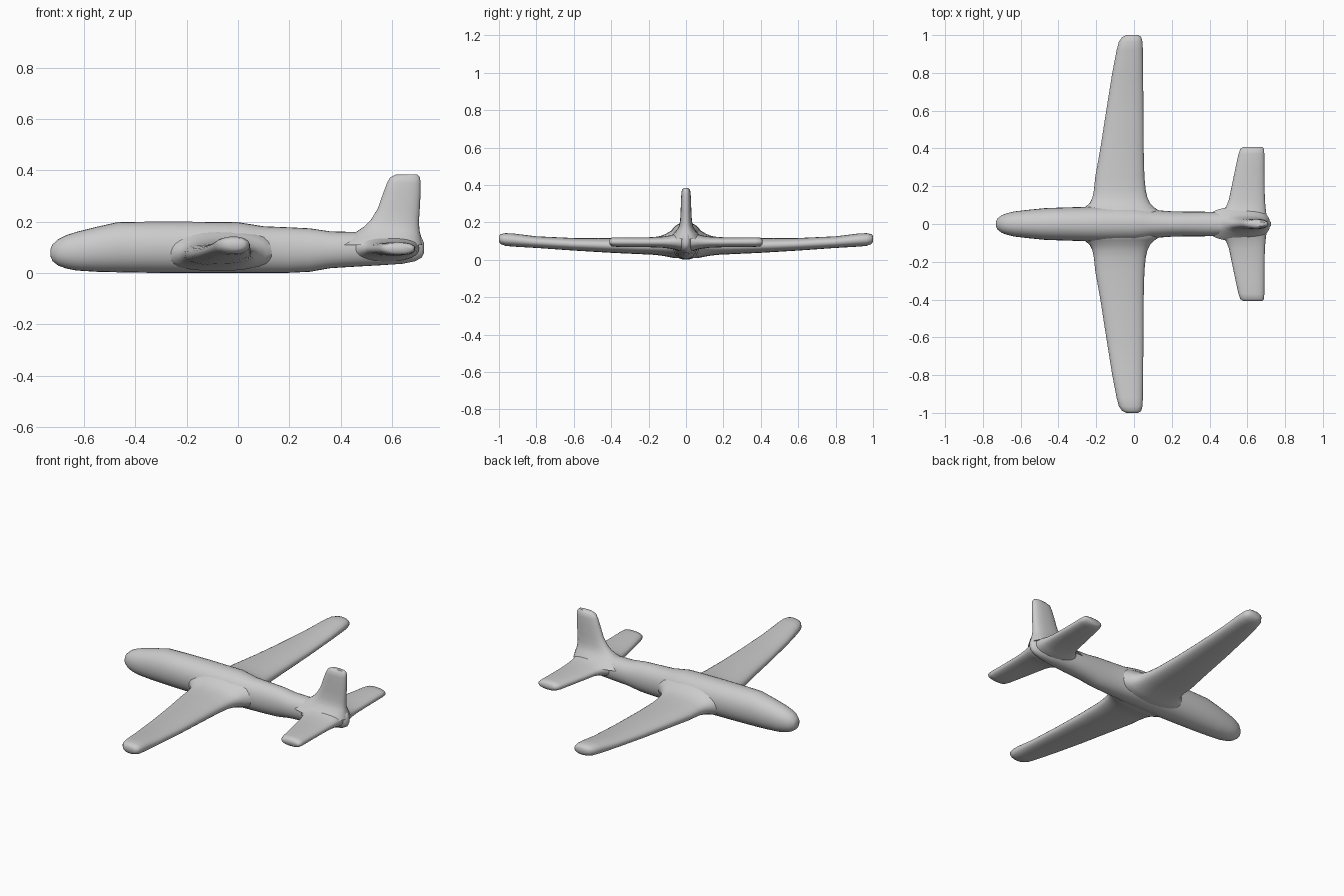
import bpy, bmesh, math

cube = bpy.data.objects.get("Cube")
if cube:
    bpy.data.objects.remove(cube, do_unlink=True)

grey = bpy.data.materials.new("plain_grey")
grey.use_nodes = True
colour = (0.6, 0.6, 0.6, 1)
grey.diffuse_color = colour
grey.node_tree.nodes["Principled BSDF"].inputs["Base Color"].default_value = colour


def loft(name, stations, place, power=2.0, sides=28):
    """Skin rounded sections; a station is (position, u_min, u_max, v_min, v_max)."""
    bm = bmesh.new()
    rings = []
    for pos, u0, u1, v0, v1 in stations:
        ring = []
        for i in range(sides):
            t = 2 * math.pi * i / sides
            c, s = math.cos(t), math.sin(t)
            u = (u0 + u1) / 2 + (u1 - u0) / 2 * math.copysign(abs(c) ** (2 / power), c)
            v = (v0 + v1) / 2 + (v1 - v0) / 2 * math.copysign(abs(s) ** (2 / power), s)
            ring.append(bm.verts.new(place(pos, u, v)))
        rings.append(ring)
    for a, b in zip(rings, rings[1:]):
        for i in range(sides):
            j = (i + 1) % sides
            bm.faces.new((a[i], a[j], b[j], b[i]))
    bm.faces.new(rings[0])
    bm.faces.new(rings[-1])
    bmesh.ops.recalc_face_normals(bm, faces=bm.faces[:])
    mesh = bpy.data.meshes.new(name)
    bm.to_mesh(mesh)
    bm.free()
    mesh.materials.append(grey)
    obj = bpy.data.objects.new(name, mesh)
    bpy.context.collection.objects.link(obj)
    bpy.ops.object.select_all(action='DESELECT')
    obj.select_set(True)
    bpy.context.view_layer.objects.active = obj
    bpy.ops.object.shade_smooth_by_angle(angle=math.radians(50))
    return obj


def both_sides(half):
    """Mirror span stations, listed root to tip, across the centre line."""
    return [(-s[0],) + s[1:] for s in reversed(half)] + half


# Fuselage: x, half width, bottom, top
body = [
    (-0.730, 0.015, 0.065, 0.095), (-0.722, 0.030, 0.046, 0.112),
    (-0.700, 0.047, 0.029, 0.132), (-0.670, 0.058, 0.018, 0.147),
    (-0.630, 0.067, 0.010, 0.160), (-0.550, 0.076, 0.005, 0.180),
    (-0.470, 0.084, 0.003, 0.198), (-0.350, 0.088, 0.001, 0.200),
    (-0.200, 0.092, 0.000, 0.200), (0.000, 0.090, 0.000, 0.198),
    (0.050, 0.083, 0.000, 0.190), (0.100, 0.074, 0.000, 0.182),
    (0.200, 0.067, 0.001, 0.178), (0.280, 0.065, 0.005, 0.174),
    (0.360, 0.065, 0.019, 0.162), (0.460, 0.064, 0.025, 0.160),
    (0.550, 0.058, 0.030, 0.160), (0.640, 0.045, 0.036, 0.160),
    (0.690, 0.030, 0.046, 0.155), (0.715, 0.020, 0.060, 0.140),
    (0.725, 0.010, 0.080, 0.115),
]
loft("fuselage", [(x, -w, w, b, t) for x, w, b, t in body],
     lambda x, u, v: (x, u, v), power=2.1)

# Main wing with flared roots: y, leading edge, trailing edge, bottom, top
wing = [
    (0.060, -0.310, 0.150, 0.008, 0.168), (0.085, -0.265, 0.110, 0.013, 0.152),
    (0.110, -0.235, 0.085, 0.018, 0.137), (0.140, -0.220, 0.071, 0.023, 0.126),
    (0.180, -0.212, 0.062, 0.027, 0.120), (0.250, -0.205, 0.055, 0.030, 0.116),
    (0.400, -0.178, 0.051, 0.037, 0.115), (0.600, -0.147, 0.050, 0.049, 0.116),
    (0.800, -0.115, 0.048, 0.063, 0.125), (0.920, -0.092, 0.047, 0.070, 0.140),
    (0.965, -0.080, 0.045, 0.074, 0.142), (0.990, -0.062, 0.038, 0.083, 0.137),
    (1.000, -0.040, 0.022, 0.096, 0.127),
]
loft("main_wing", both_sides(wing), lambda y, u, v: (u, y, v), power=2.3)

# Tailplane with flared roots
tail = [
    (0.035, 0.420, 0.705, 0.045, 0.148), (0.060, 0.455, 0.700, 0.054, 0.138),
    (0.090, 0.487, 0.696, 0.060, 0.129), (0.130, 0.503, 0.693, 0.065, 0.123),
    (0.200, 0.517, 0.691, 0.067, 0.120), (0.300, 0.538, 0.690, 0.068, 0.120),
    (0.370, 0.553, 0.690, 0.069, 0.120), (0.398, 0.563, 0.688, 0.072, 0.118),
    (0.408, 0.580, 0.678, 0.082, 0.108),
]
loft("tailplane", both_sides(tail), lambda y, u, v: (u, y, v), power=2.4)

# Tail fin with flared base: z, leading edge, trailing edge, half thickness
fin = [
    (0.110, 0.380, 0.720, 0.090), (0.140, 0.420, 0.714, 0.066),
    (0.160, 0.460, 0.708, 0.048), (0.180, 0.490, 0.706, 0.038),
    (0.205, 0.516, 0.705, 0.032), (0.250, 0.544, 0.708, 0.029),
    (0.310, 0.565, 0.711, 0.027), (0.350, 0.580, 0.711, 0.025),
    (0.372, 0.592, 0.709, 0.022), (0.384, 0.615, 0.698, 0.012),
]
loft("tail_fin", [(z, a, b, -w, w) for z, a, b, w in fin],
     lambda z, u, v: (u, v, z), power=2.4)
